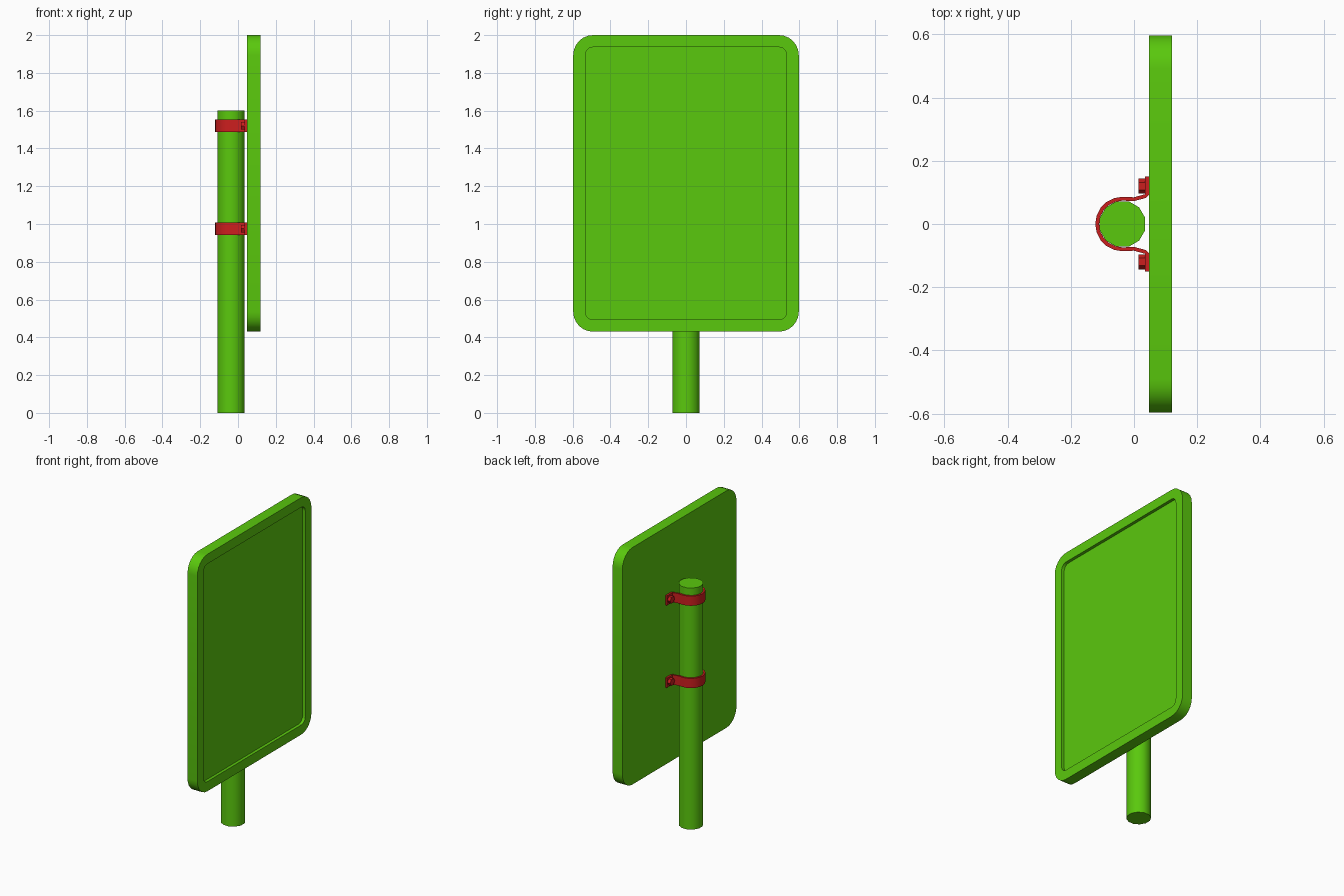
import bpy, bmesh, math
from mathutils import Matrix

if "Cube" in bpy.data.objects:
    bpy.data.objects.remove(bpy.data.objects["Cube"])


def material(name, color):
    m = bpy.data.materials.new(name)
    m.diffuse_color = color
    m.use_nodes = True
    m.node_tree.nodes["Principled BSDF"].inputs["Base Color"].default_value = m.diffuse_color
    return m


green = material("green_paint", (0.102, 0.58, 0.004, 1))
red = material("red_metal", (0.6, 0.013, 0.013, 1))


def finish(bm, name, mat, angle=35):
    bmesh.ops.recalc_face_normals(bm, faces=bm.faces)
    me = bpy.data.meshes.new(name)
    bm.to_mesh(me)
    bm.free()
    ob = bpy.data.objects.new(name, me)
    bpy.context.collection.objects.link(ob)
    me.materials.append(mat)
    bpy.ops.object.select_all(action='DESELECT')
    ob.select_set(True)
    bpy.context.view_layer.objects.active = ob
    bpy.ops.object.shade_smooth_by_angle(angle=math.radians(angle))
    return ob


def bridge(bm, a, b):
    n = len(a)
    for i in range(n):
        j = (i + 1) % n
        bm.faces.new((a[i], a[j], b[j], b[i]))


def rounded_ring(bm, x, inset, steps=6):
    hy, z0, z1, r = 0.597 - inset, 0.43 + inset, 2.0 - inset, 0.105 - inset
    verts = []
    for k, (cy, cz) in enumerate([(hy - r, z1 - r), (r - hy, z1 - r),
                                  (r - hy, z0 + r), (hy - r, z0 + r)]):
        for s in range(steps + 1):
            a = math.pi / 2 * (k + s / steps)
            verts.append(bm.verts.new((x, cy + r * math.cos(a), cz + r * math.sin(a))))
    return verts


# Sign panel: back, rim and recessed face
bm = bmesh.new()
rings = [rounded_ring(bm, x, i) for x, i in
         [(0.048, 0), (0.12, 0), (0.12, 0.064), (0.1, 0.064)]]
for a, b in zip(rings, rings[1:]):
    bridge(bm, a, b)
bm.faces.new(rings[0])
bm.faces.new(rings[-1])
finish(bm, "sign_panel", green)

# Post: twelve sides, flat side towards the panel
POST_X = -0.0365
bm = bmesh.new()
bmesh.ops.create_cone(bm, cap_ends=True, segments=12, radius1=0.0745, radius2=0.0745, depth=1.6,
                      matrix=Matrix.Translation((POST_X, 0, 0.8)) @ Matrix.Rotation(math.radians(15), 4, 'Z'))
finish(bm, "post", green)


def clamp(label, z, half=0.032, t=0.006):
    # Strap: centre line swept with constant thickness
    side = [(0.041, 0.15), (0.041, 0.093), (0.035, 0.088), (0.0, 0.0785)]
    arc = [(POST_X + 0.08 * math.cos(a), 0.08 * math.sin(a))
           for a in (math.pi / 2 + math.pi * i / 10 for i in range(11))]
    path = side + arc + [(x, -y) for x, y in reversed(side)]
    bm = bmesh.new()
    sections = []
    for i, (x, y) in enumerate(path):
        p, q = path[max(i - 1, 0)], path[min(i + 1, len(path) - 1)]
        dx, dy = q[0] - p[0], q[1] - p[1]
        d = math.hypot(dx, dy)
        nx, ny = -dy / d * t, dx / d * t
        sections.append([bm.verts.new((x + s * nx, y + s * ny, z + h))
                         for s, h in ((1, -half), (1, half), (-1, half), (-1, -half))])
    for a, b in zip(sections, sections[1:]):
        bridge(bm, a, b)
    bm.faces.new(sections[0])
    bm.faces.new(sections[-1])
    finish(bm, label + "_clamp_strap", red, 40)

    # Bolt heads on both flanges
    for name, y in (("left", 0.12), ("right", -0.12)):
        bm = bmesh.new()
        bmesh.ops.create_cone(bm, cap_ends=True, segments=6, radius1=0.024, radius2=0.024, depth=0.022,
                              matrix=Matrix.Translation((0.026, y, z)) @ Matrix.Rotation(math.pi / 2, 4, 'Y'))
        finish(bm, label + "_clamp_bolt_" + name, red)


clamp("upper", 1.52)
clamp("lower", 0.975)
